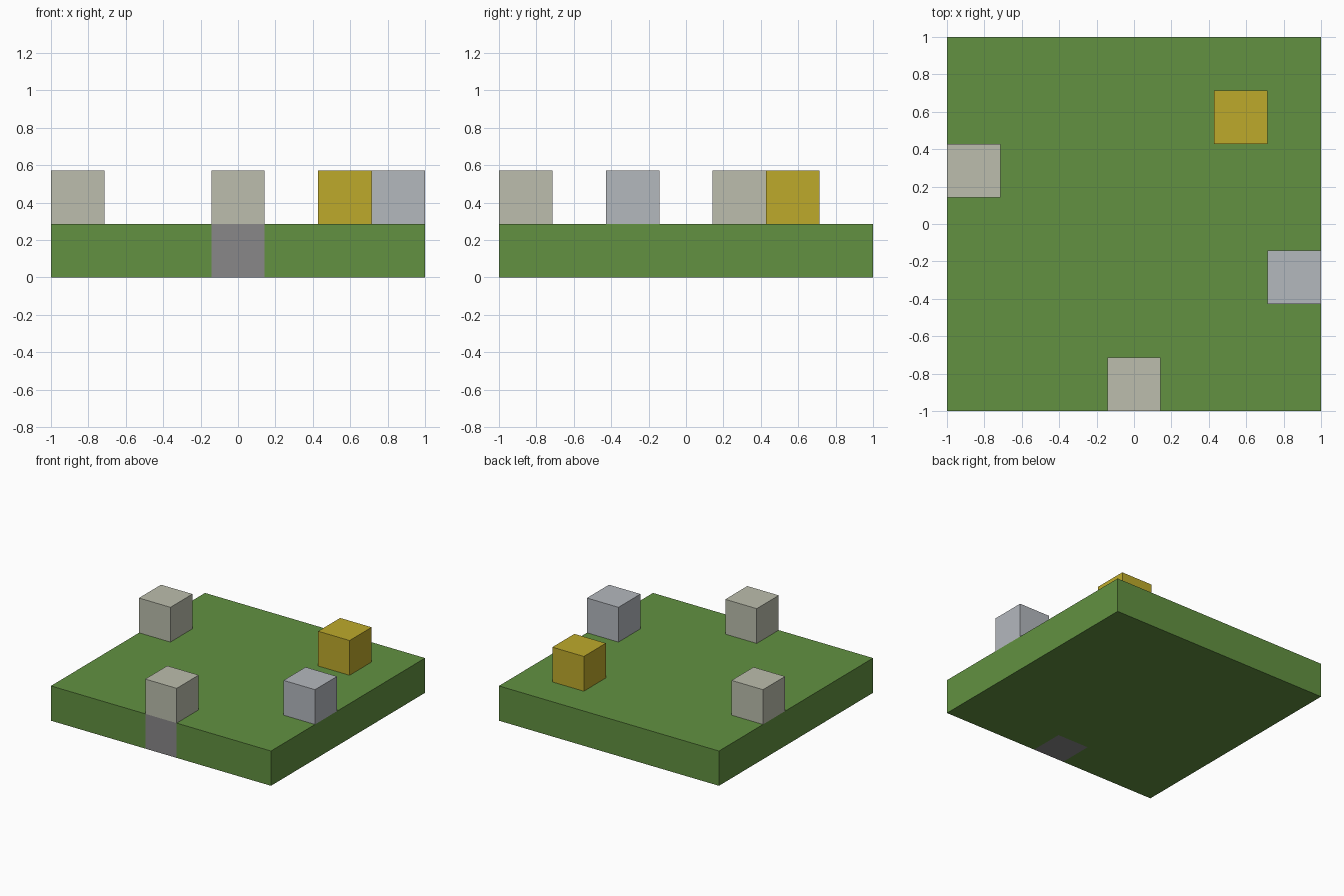
import bpy
import bmesh

CELL = 2 / 7  # the model sits on a seven by seven grid


def linear(c):
    c /= 255
    return c / 12.92 if c <= 0.04045 else ((c + 0.055) / 1.055) ** 2.4


def make_material(name, r, g, b):
    colour = (linear(r), linear(g), linear(b), 1)
    mat = bpy.data.materials.new(name)
    mat.use_nodes = True
    mat.diffuse_color = colour
    bsdf = mat.node_tree.nodes["Principled BSDF"]
    bsdf.inputs["Base Color"].default_value = colour
    bsdf.inputs["Roughness"].default_value = 0.9
    return mat


def add_object(name, bm, mat):
    bmesh.ops.recalc_face_normals(bm, faces=bm.faces)
    mesh = bpy.data.meshes.new(name)
    bm.to_mesh(mesh)
    bm.free()
    mesh.materials.append(mat)
    obj = bpy.data.objects.new(name, mesh)
    bpy.context.collection.objects.link(obj)
    return obj


def corner(column, row):
    return column * CELL - 1, row * CELL - 1


def add_block(name, column, row, layer, mat):
    """One cube filling a grid cell."""
    bm = bmesh.new()
    bmesh.ops.create_cube(bm, size=CELL)
    x, y = corner(column + 0.5, row + 0.5)
    bmesh.ops.translate(bm, verts=bm.verts, vec=(x, y, (layer + 0.5) * CELL))
    return add_object(name, bm, mat)


def add_slab(name, outline, mat):
    """Outline in grid cells, raised by one cell."""
    bm = bmesh.new()
    face = bm.faces.new([bm.verts.new((*corner(c, r), 0)) for c, r in outline])
    raised = bmesh.ops.extrude_face_region(bm, geom=[face], use_keep_orig=True)
    top = [v for v in raised["geom"] if isinstance(v, bmesh.types.BMVert)]
    bmesh.ops.translate(bm, verts=top, vec=(0, 0, CELL))
    return add_object(name, bm, mat)


cube = bpy.data.objects.get("Cube")
if cube:
    bpy.data.objects.remove(cube, do_unlink=True)

grass = make_material("grass green", 98, 145, 65)
stone = make_material("pale stone", 188, 190, 173)
silver = make_material("silver grey", 180, 184, 190)
gold = make_material("gold yellow", 190, 170, 43)
slate = make_material("slate grey", 137, 135, 137)

# Ground slab with a one-cell notch at the front, filled by the slate block
add_slab("ground", [(0, 0), (3, 0), (3, 1), (4, 1), (4, 0), (7, 0), (7, 7), (0, 7)], grass)
add_block("front_footing", 3, 0, 0, slate)

# Blocks standing on the ground
add_block("front_stone_block", 3, 0, 1, stone)
add_block("right_stone_block", 0, 4, 1, stone)
add_block("left_silver_block", 6, 2, 1, silver)
add_block("back_gold_block", 5, 5, 1, gold)
